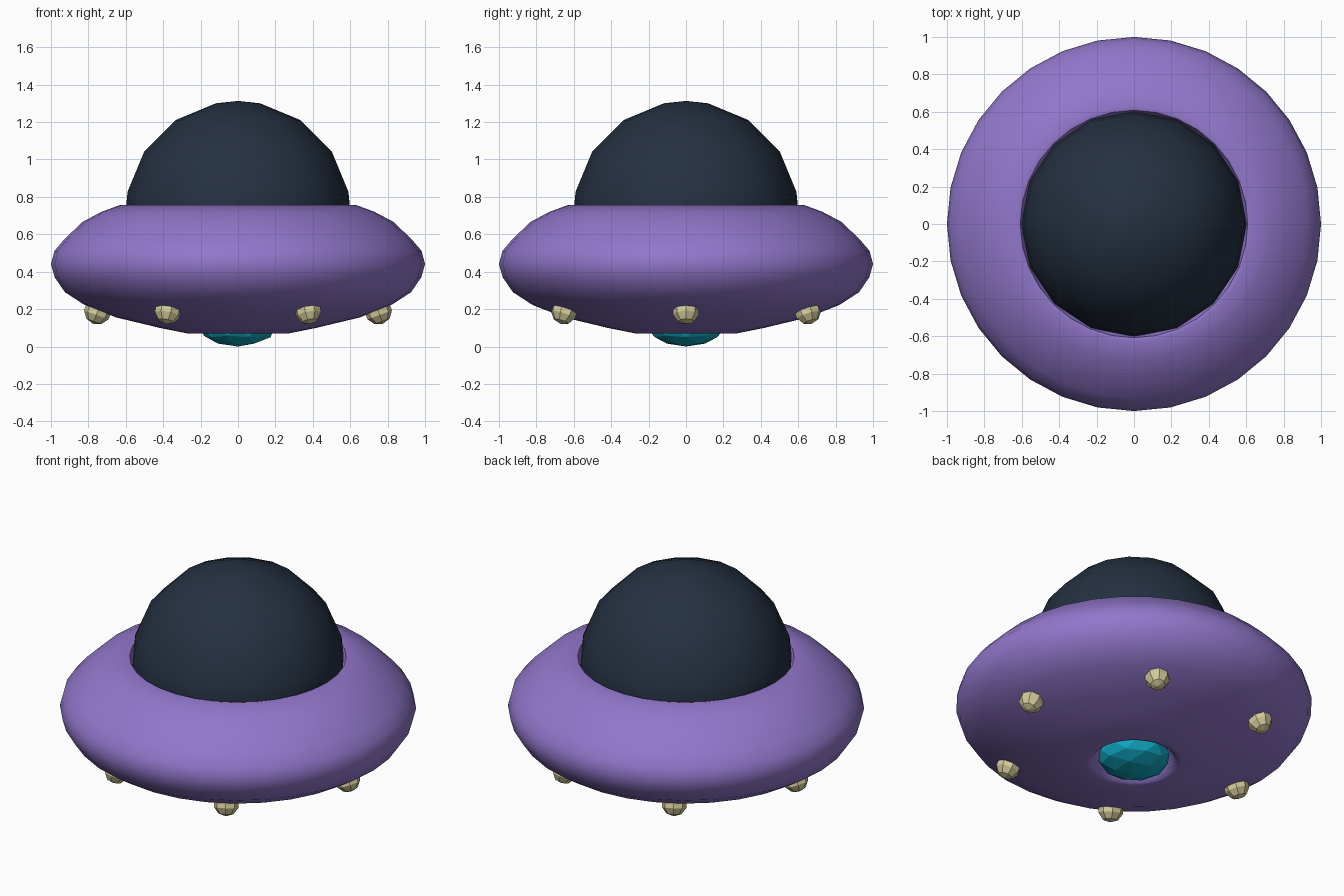
import bpy, bmesh, math
from mathutils import Matrix, Vector

if "Cube" in bpy.data.objects:
    bpy.data.objects.remove(bpy.data.objects["Cube"])


def material(name, rgb):
    m = bpy.data.materials.new(name)
    m.diffuse_color = (*rgb, 1.0)
    m.use_nodes = True
    m.node_tree.nodes["Principled BSDF"].inputs["Base Color"].default_value = m.diffuse_color
    return m


PURPLE = material("purple hull", (0.285, 0.185, 0.60))
DARK = material("dark glass", (0.018, 0.030, 0.052))
CREAM = material("cream light", (0.66, 0.60, 0.33))
CYAN = material("cyan beam", (0.005, 0.39, 0.53))


def make_object(name, bm, mat, smooth_angle=None):
    bmesh.ops.recalc_face_normals(bm, faces=bm.faces)
    mesh = bpy.data.meshes.new(name)
    bm.to_mesh(mesh)
    bm.free()
    mesh.materials.append(mat)
    ob = bpy.data.objects.new(name, mesh)
    bpy.context.collection.objects.link(ob)
    if smooth_angle:
        bpy.ops.object.select_all(action='DESELECT')
        ob.select_set(True)
        bpy.context.view_layer.objects.active = ob
        bpy.ops.object.shade_smooth_by_angle(angle=math.radians(smooth_angle))
    return ob


def lathe(name, profile, sides, mat, smooth_angle=None):
    """Revolve (radius, z) points around the z axis."""
    bm = bmesh.new()
    verts = [bm.verts.new((r, 0, z)) for r, z in profile]
    edges = [bm.edges.new(pair) for pair in zip(verts, verts[1:])]
    bmesh.ops.spin(bm, geom=verts + edges, axis=(0, 0, 1), cent=(0, 0, 0),
                   angle=math.tau, steps=sides, use_duplicate=False)
    bmesh.ops.remove_doubles(bm, verts=bm.verts, dist=1e-4)
    return make_object(name, bm, mat, smooth_angle)


# Saucer hull: rolled lip around the dome, recess under the middle
hull = [(0, 0.66), (0.56, 0.66), (0.595, 0.70), (0.608, 0.752), (0.63, 0.757),
        (0.73, 0.72), (0.83, 0.667), (0.93, 0.572), (0.982, 0.51), (1.0, 0.44),
        (0.98, 0.37), (0.925, 0.29), (0.82, 0.222), (0.65, 0.155),
        (0.42, 0.10), (0.27, 0.07), (0.24, 0.075), (0.21, 0.12), (0.19, 0.17),
        (0, 0.17)]
lathe("saucer_hull", hull, 32, PURPLE, 50)

# Dome: upper part of a sphere seated in the hull
R, CZ = 0.602, 0.71
dome = [(R * math.cos(math.radians(a)), CZ + R * math.sin(math.radians(a)))
        for a in (-11.25, 0, 11.25, 33.75, 56.25, 78.75)] + [(0, 1.313)]
lathe("cockpit_dome", dome, 16, DARK, 40)

# Beam emitter in the bottom recess: squashed faceted ball
bm = bmesh.new()
bmesh.ops.create_icosphere(bm, subdivisions=2, radius=1.0,
                           matrix=Matrix.Translation((0, 0, 0.105))
                           @ Matrix.Diagonal((0.205, 0.205, 0.105, 1)))
make_object("beam_emitter", bm, CYAN)

# Six faceted lights, tilted to follow the underside
for i in range(6):
    bm = bmesh.new()
    place = (Matrix.Rotation(i * math.tau / 6, 4, 'Z')
             @ Matrix.Translation((0.75, 0, 0.19))
             @ Matrix.Rotation(math.radians(-20), 4, 'Y'))
    bmesh.ops.create_uvsphere(bm, u_segments=8, v_segments=5, radius=0.073,
                              matrix=place)
    make_object(f"hull_light_{i + 1}", bm, CREAM)
